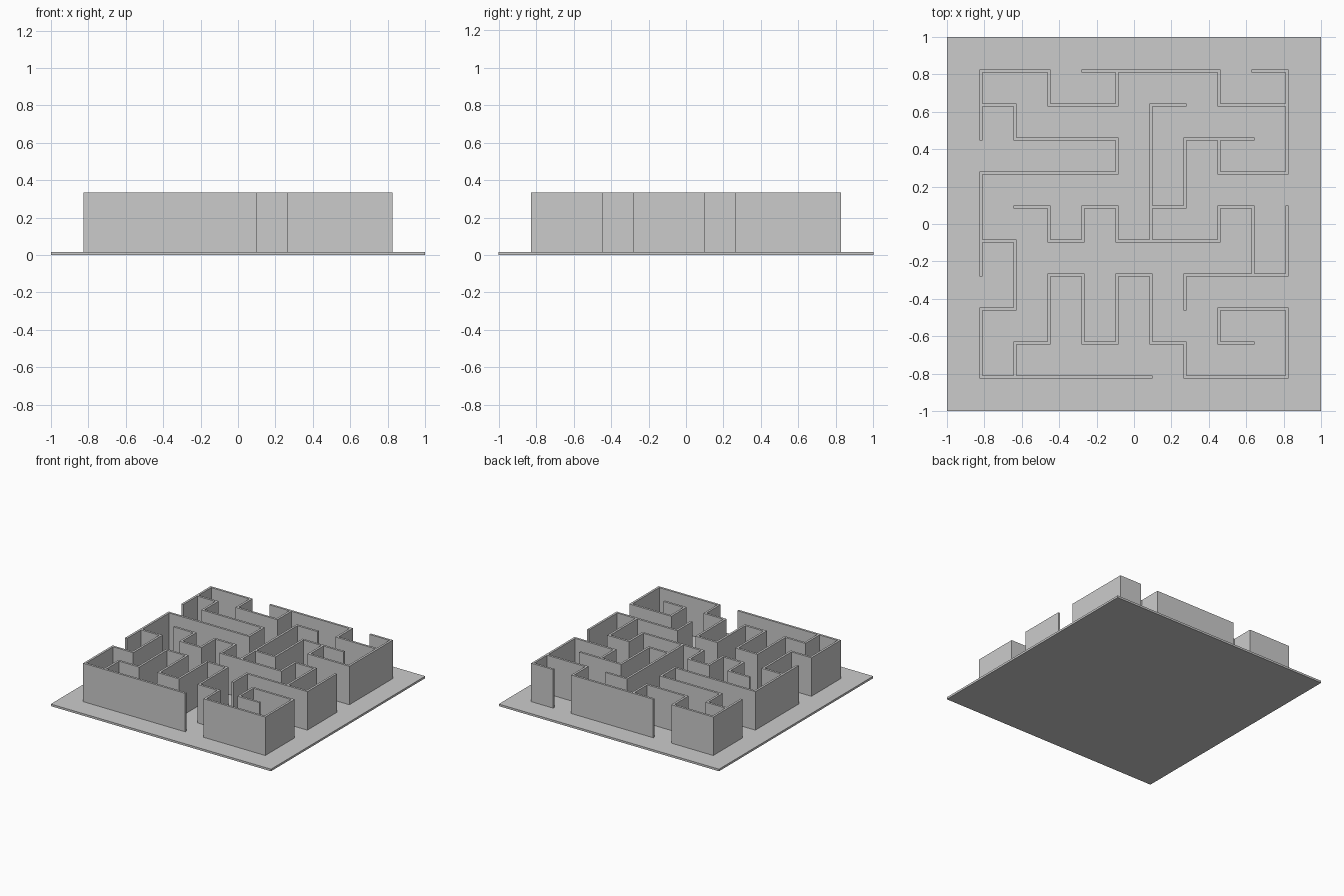
import bpy, bmesh

if "Cube" in bpy.data.objects:
    bpy.data.objects.remove(bpy.data.objects["Cube"])

STEP = 2 / 11          # spacing of the maze lines
HALF = 0.009           # half wall thickness
FLOOR = 0.017
TOP = 0.333

# Wall runs per maze line, as start-end digits on the 10 x 10 post grid
ROWS = ["05 69", "12 34 56 78", "01 79", "23 45 69", "01 23 47",
        "12 34 56 78", "04 79", "14 68", "01 24 56 79", "02 37 89"]
COLS = ["02 36 79", "01 24 78", "13 45 89", "13 45", "13 45 67 89",
        "13 48", "01 23 57", "12 45 67 89", "35", "02 35 69"]


def make_object(name, bm):
    bmesh.ops.recalc_face_normals(bm, faces=bm.faces[:])
    mesh = bpy.data.meshes.new(name)
    bm.to_mesh(mesh)
    bm.free()
    obj = bpy.data.objects.new(name, mesh)
    bpy.context.collection.objects.link(obj)
    return obj


# Floor slab
bm = bmesh.new()
bmesh.ops.create_cube(bm, size=1)
bmesh.ops.scale(bm, vec=(2, 2, FLOOR), verts=bm.verts)
bmesh.ops.translate(bm, vec=(0, 0, FLOOR / 2), verts=bm.verts)
make_object("floor", bm)

# Plan cells: even indices are posts, odd indices are spans between posts
cells = set()
for line in range(10):
    for run in ROWS[line].split():
        for k in range(2 * int(run[0]), 2 * int(run[1]) + 1):
            cells.add((k, 2 * line))
    for run in COLS[line].split():
        for k in range(2 * int(run[0]), 2 * int(run[1]) + 1):
            cells.add((2 * line, k))


def edge(i):
    return (i // 2 - 4.5) * STEP + (HALF if i % 2 else -HALF)


# Maze walls: one flat plan, merged and raised
bm = bmesh.new()
for i, j in sorted(cells):
    corners = [(i, j), (i + 1, j), (i + 1, j + 1), (i, j + 1)]
    bm.faces.new([bm.verts.new((edge(a), edge(b), FLOOR * 0.5)) for a, b in corners])
bmesh.ops.remove_doubles(bm, verts=bm.verts[:], dist=0.0005)
bmesh.ops.dissolve_limit(bm, angle_limit=0.01, verts=bm.verts[:], edges=bm.edges[:])
raised = bmesh.ops.extrude_face_region(bm, geom=bm.faces[:], use_keep_orig=True)["geom"]
bmesh.ops.translate(bm, vec=(0, 0, TOP - FLOOR * 0.5),
                    verts=[g for g in raised if isinstance(g, bmesh.types.BMVert)])
make_object("maze_walls", bm)
